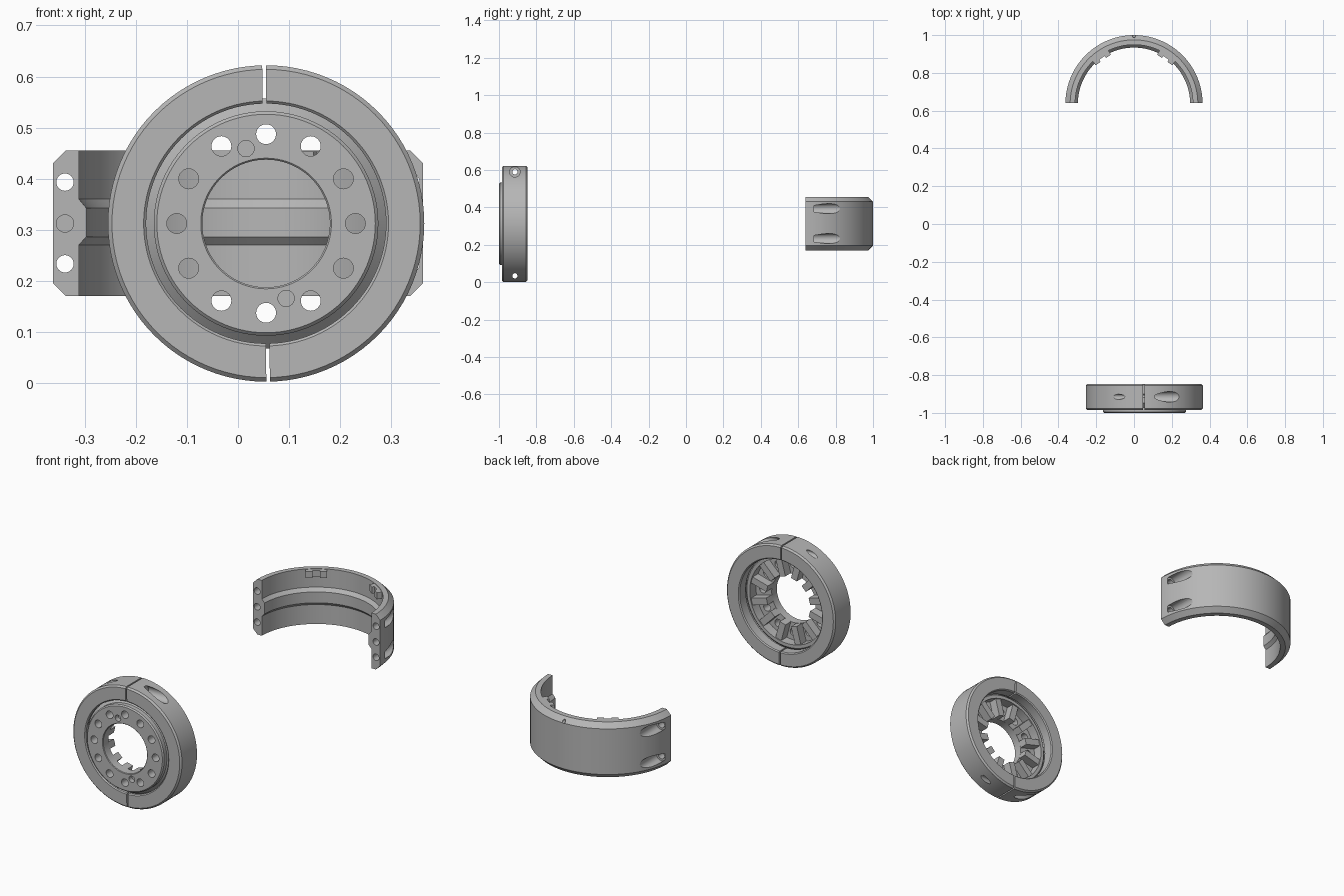
import bpy, bmesh, math
from mathutils import Matrix, Vector

if "Cube" in bpy.data.objects:
    bpy.data.objects.remove(bpy.data.objects["Cube"], do_unlink=True)

GREY = (0.47, 0.47, 0.47, 1)
steel = bpy.data.materials.new("machined_grey")
steel.use_nodes = True
steel.diffuse_color = GREY
steel.node_tree.nodes["Principled BSDF"].inputs["Base Color"].default_value = GREY


def add(name, bm, matrix=Matrix()):
    bmesh.ops.transform(bm, matrix=matrix, verts=bm.verts)
    bmesh.ops.recalc_face_normals(bm, faces=bm.faces)
    mesh = bpy.data.meshes.new(name)
    bm.to_mesh(mesh)
    bm.free()
    mesh.materials.append(steel)
    ob = bpy.data.objects.new(name, mesh)
    bpy.context.collection.objects.link(ob)
    return ob


def lathe(name, profile, matrix, steps=96):
    """Revolve a closed (radius, height) profile around z."""
    bm = bmesh.new()
    rings = []
    for i in range(steps):
        a = math.tau * i / steps
        rings.append([bm.verts.new((r * math.cos(a), r * math.sin(a), h)) for r, h in profile])
    n = len(profile)
    for i in range(steps):
        p, q = rings[i], rings[(i + 1) % steps]
        for j in range(n):
            k = (j + 1) % n
            bm.faces.new((p[j], q[j], q[k], p[k]))
    return add(name, bm, matrix)


def box(name, size, matrix):
    bm = bmesh.new()
    bmesh.ops.create_cube(bm, size=1)
    return add(name, bm, matrix @ Matrix.Diagonal((*size, 1)))


def rod(start, end, radius):
    """Cylinder between two points, used as a drill."""
    start, end = Vector(start), Vector(end)
    d = end - start
    bm = bmesh.new()
    bmesh.ops.create_cone(bm, cap_ends=True, segments=24, radius1=radius,
                          radius2=radius, depth=d.length)
    turn = d.to_track_quat('Z', 'Y').to_matrix().to_4x4()
    return add("drill", bm, Matrix.Translation((start + end) / 2) @ turn)


def combine(ob, tools, operation):
    for tool in tools:
        mod = ob.modifiers.new("cut", 'BOOLEAN')
        mod.operation, mod.object, mod.solver = operation, tool, 'EXACT'
    dg = bpy.context.evaluated_depsgraph_get()
    mesh = bpy.data.meshes.new_from_object(ob.evaluated_get(dg))
    ob.modifiers.clear()
    ob.data = mesh
    for tool in tools:
        bpy.data.objects.remove(tool, do_unlink=True)


def smooth(ob):
    bpy.ops.object.select_all(action='DESELECT')
    ob.select_set(True)
    bpy.context.view_layer.objects.active = ob
    bpy.ops.object.shade_smooth_by_angle(angle=math.radians(25))


# Ring axis runs along y: profile height becomes y
CX, CZ = 0.055, 0.312
to_y = Matrix.Translation((CX, 0, CZ)) @ Matrix.Rotation(-math.pi / 2, 4, 'X')


def polar(r, deg, y):
    a = math.radians(deg)
    return (CX + r * math.cos(a), y, CZ + r * math.sin(a))


# Split clamp ring with an inner groove
ring = lathe("clamp_ring", [
    (0.24, -0.985), (0.302, -0.985), (0.31, -0.977), (0.31, -0.855), (0.302, -0.847),
    (0.24, -0.847), (0.235, -0.852), (0.235, -0.9), (0.252, -0.915),
    (0.252, -0.95), (0.235, -0.968), (0.235, -0.98)], to_y)
cuts = []
tilt = Matrix.Translation((CX, -0.915, CZ)) @ Matrix.Rotation(math.radians(-0.75), 4, 'Y')
cuts.append(box("gap", (0.007, 0.3, 0.8), tilt))
for s in (1, -1):
    z = CZ + s * 0.278
    cuts.append(rod((CX - 0.3 * s, -0.915, z), (CX + 0.3 * s, -0.915, z), 0.014))
    cuts.append(rod((CX + 0.055 * s, -0.915, z), (CX + 0.35 * s, -0.915, z), 0.028))
combine(ring, cuts, 'DIFFERENCE')
smooth(ring)

# Hub flange with a recessed back, ribs, bolt holes and dowel holes
hub = lathe("hub_flange", [
    (0.125, -0.997), (0.128, -1), (0.214, -1), (0.22, -0.994), (0.22, -0.972),
    (0.245, -0.948), (0.245, -0.918), (0.232, -0.905), (0.215, -0.905),
    (0.215, -0.955), (0.125, -0.955)], to_y)
ribs = []
for k in range(12):
    a = 15 + 30 * k
    m = Matrix.Translation(polar(0.172, a, -0.936)) @ Matrix.Rotation(-math.radians(a), 4, 'Y')
    ribs.append(box("rib", (0.094, 0.05, 0.034), m))
combine(hub, ribs, 'UNION')
holes = [rod(polar(0.175, 30 * k, -1.05), polar(0.175, 30 * k, -0.85), 0.0195)
         for k in range(12)]
holes += [rod(polar(0.152, a, -1.05), polar(0.152, a, -0.975), 0.016) for a in (105, 285)]
combine(hub, holes, 'DIFFERENCE')
smooth(hub)

# Half collar with an inner rib, axis along z
CY = 0.637
collar = lathe("half_collar", [
    (0.312, 0.17), (0.338, 0.17), (0.363, 0.195), (0.363, 0.43), (0.338, 0.455),
    (0.312, 0.455), (0.312, 0.36), (0.297, 0.342), (0.297, 0.286), (0.312, 0.27)],
    Matrix.Translation((0, CY, 0)), 128)

# Locating pads inside the top edge
pads = []
for deg in (55, 125):
    base = Matrix.Translation((0, CY, 0.436)) @ Matrix.Rotation(math.radians(deg), 4, 'Z')
    pads.append(box("pad", (0.024, 0.1, 0.034), base @ Matrix.Translation((0.308, 0, 0))))
    for s in (1, -1):
        pads.append(box("pad_end", (0.036, 0.032, 0.034),
                        base @ Matrix.Translation((0.301, 0.034 * s, 0))))
combine(collar, pads, 'UNION')

# Cut away the front half, then drill screw holes and counterbores
cuts = [box("half", (1, 0.6, 1), Matrix.Translation((0, 0.34, 0.3)))]
for s in (1, -1):
    x = 0.339 * s
    for z in (0.393, 0.233):
        cuts.append(rod((x, 0.6, z), (x, 0.75, z), 0.017))
        cuts.append(rod((x, 0.685, z), (x, 0.95, z), 0.027))
    cuts.append(rod((x, 0.6, CZ), (x, 0.69, CZ), 0.017))
cuts.append(rod((0, 1.02, 0.436), (0, 0.97, 0.436), 0.008))
combine(collar, cuts, 'DIFFERENCE')
smooth(collar)
